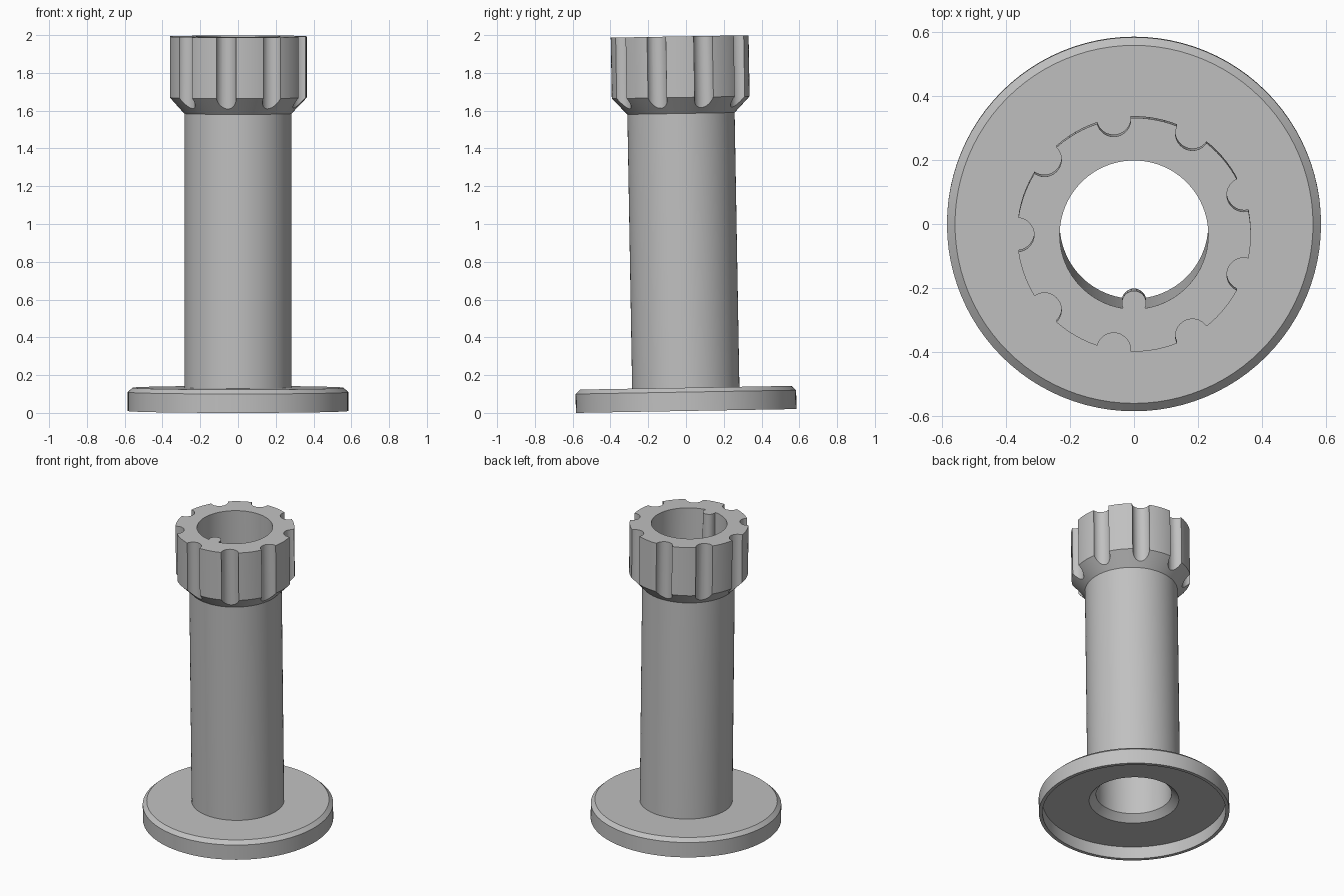
import bpy, bmesh
from math import pi, sin, cos, radians
from mathutils import Matrix

cube = bpy.data.objects.get("Cube")
if cube:
    bpy.data.objects.remove(cube, do_unlink=True)

SEGMENTS = 96
HEIGHT = 1.983
BORE, TUBE, COLLAR, FLANGE = 0.232, 0.284, 0.365, 0.584
LEAN = radians(1)

grey = bpy.data.materials.new("light grey")
colour = (0.53, 0.53, 0.53, 1)
grey.use_nodes = True
grey.diffuse_color = colour
grey.node_tree.nodes["Principled BSDF"].inputs["Base Color"].default_value = colour


def make_object(name, bm):
    bmesh.ops.recalc_face_normals(bm, faces=bm.faces)
    mesh = bpy.data.meshes.new(name)
    bm.to_mesh(mesh)
    bm.free()
    mesh.materials.append(grey)
    obj = bpy.data.objects.new(name, mesh)
    bpy.context.collection.objects.link(obj)
    return obj


def lathe(name, profile):
    """Revolve a closed (radius, height) profile about z."""
    bm = bmesh.new()
    verts = [bm.verts.new((r, 0, z)) for r, z in profile]
    edges = [bm.edges.new((verts[i - 1], verts[i])) for i in range(len(verts))]
    bmesh.ops.spin(bm, geom=verts + edges, axis=(0, 0, 1), cent=(0, 0, 0),
                   angle=2 * pi, steps=SEGMENTS, use_merge=True)
    bmesh.ops.remove_doubles(bm, verts=bm.verts, dist=0.0001)
    return make_object(name, bm)


def rods(name, places, radius, bottom, top):
    """Upright cylinders at the given (x, y) places."""
    bm = bmesh.new()
    for x, y in places:
        bmesh.ops.create_cone(bm, cap_ends=True, segments=32, radius1=radius,
                              radius2=radius, depth=top - bottom,
                              matrix=Matrix.Translation((x, y, (top + bottom) / 2)))
    return make_object(name, bm)


def combine(target, tool, operation):
    mod = target.modifiers.new(operation.lower(), 'BOOLEAN')
    mod.operation, mod.object, mod.solver = operation, tool, 'EXACT'
    bpy.context.view_layer.objects.active = target
    bpy.ops.object.modifier_apply(modifier=mod.name)
    bpy.data.objects.remove(tool, do_unlink=True)


# Hollow spool: dished flange, tube and bevelled collar in one turned piece
spool = lathe("flanged_spool", [
    (0.275, 0.083), (0.562, 0.083), (0.562, 0), (FLANGE, 0),
    (FLANGE, 0.1), (FLANGE - 0.025, 0.123), (TUBE, 0.123),
    (TUBE, 1.575), (COLLAR, 1.66), (COLLAR, HEIGHT),
    (BORE, HEIGHT), (BORE, 0.125)])

# Nine round grip grooves around the collar
angles = [radians(20 + 40 * i) for i in range(9)]
grooves = rods("grip_grooves", [(COLLAR * cos(a), COLLAR * sin(a)) for a in angles],
               0.053, 1.5, 2.1)
combine(spool, grooves, 'DIFFERENCE')

# Round key inside the front of the bore, flush with the top
key = rods("bore_key", [(0, -0.213)], 0.038, 1.575, HEIGHT)
combine(spool, key, 'UNION')

# Smooth shading with sharp edges, then the slight forward lean
bpy.ops.object.select_all(action='DESELECT')
spool.select_set(True)
bpy.context.view_layer.objects.active = spool
bpy.ops.object.shade_smooth_by_angle(angle=radians(30))
spool.rotation_euler.x = LEAN
spool.location = (0, 0.001, FLANGE * sin(LEAN))
